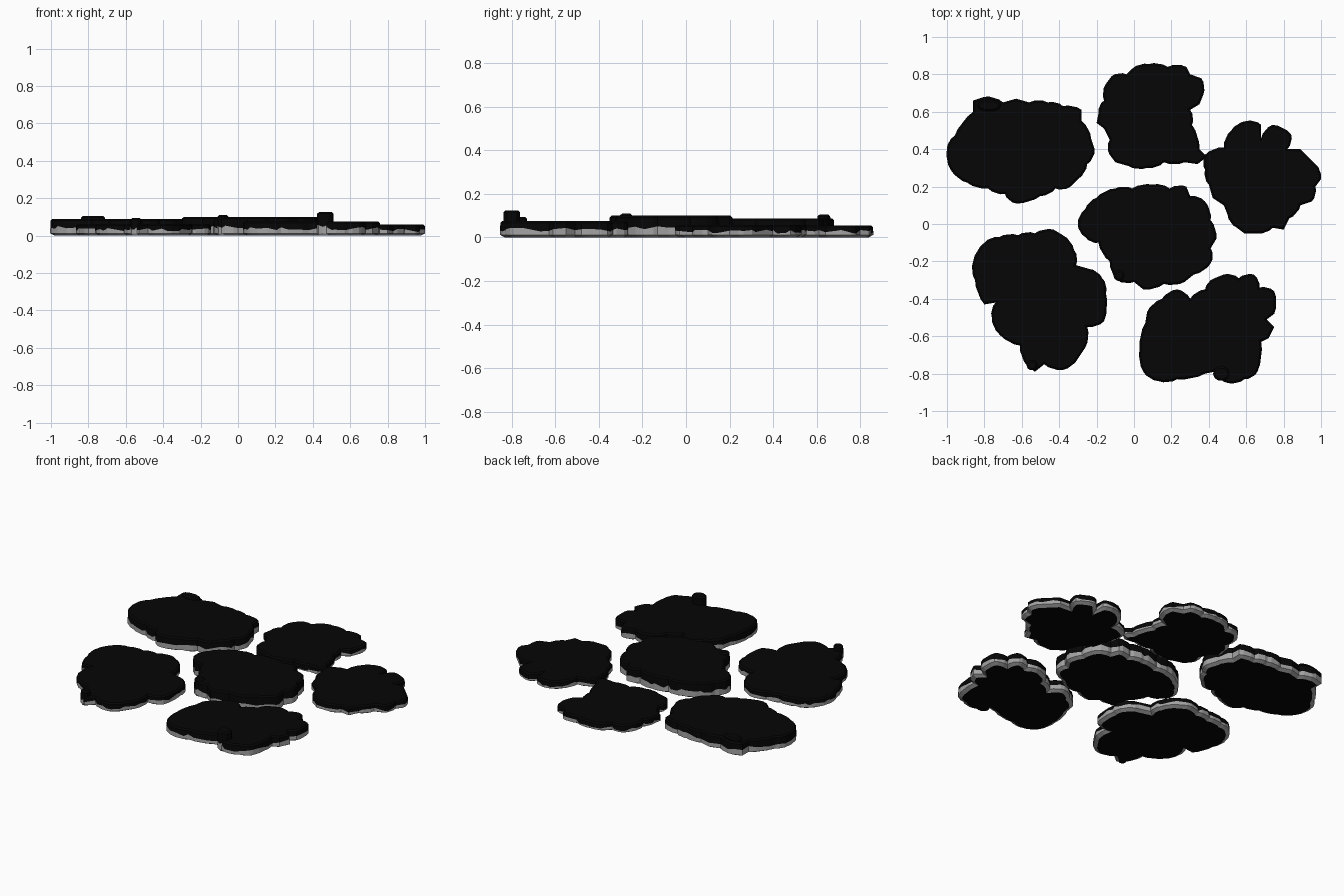
import bpy, bmesh, math, random
from mathutils import Vector

random.seed(4)


def material(name, rgb):
    m = bpy.data.materials.new(name)
    m.diffuse_color = (*rgb, 1)
    return m


DARK = material("charcoal black", (0.0018, 0.0018, 0.0018))
GREY = material("stone grey", (0.37, 0.37, 0.37))


def inset(points, d):
    """Move a clockwise outline inwards by d."""
    out = []
    n = len(points)
    for i, p in enumerate(points):
        a = (p - points[i - 1]).normalized()
        b = (points[(i + 1) % n] - p).normalized()
        na, nb = Vector((a.y, -a.x)), Vector((b.y, -b.x))
        m = (na + nb).normalized()
        out.append(p + m * d / max(0.7, m.dot(na)))
    return out


def bulge(points):
    """Swell the longer edges of a clockwise outline into soft lobes."""
    out = []
    for p, q in zip(points, points[1:] + points[:1]):
        out.append(p)
        e = q - p
        if e.length > 0.075:
            side = Vector((-e.y, e.x)).normalized() * 0.009
            out += [p + e * 0.25 + side, p + e * 0.75 + side]
    return out


def slab(name, height, grey, outline, under=0.022, bevel=0.010):
    """Flat stone: grey chipped wall, dark upper band, dark cap and underside."""
    pts = bulge([Vector(p) for p in outline])
    n = len(pts)
    seam = [grey + random.uniform(-0.009, 0.009) for _ in pts]
    bm = bmesh.new()
    rows = [(under, [0] * n), (0, [0.012] * n), (0, seam),
            (0.001, [height - 0.008] * n), (bevel, [height] * n)]
    rings = [[bm.verts.new((p.x, p.y, z)) for p, z in zip(inset(pts, d), zs)]
             for d, zs in rows]
    for k in range(4):
        for i in range(n):
            j = (i + 1) % n
            f = bm.faces.new((rings[k][i], rings[k][j],
                              rings[k + 1][j], rings[k + 1][i]))
            f.material_index = 1 if k < 2 else 0
    caps = [bm.faces.new(rings[0]), bm.faces.new(rings[-1])]
    bmesh.ops.triangulate(bm, faces=caps)
    bmesh.ops.recalc_face_normals(bm, faces=bm.faces)
    me = bpy.data.meshes.new(name)
    bm.to_mesh(me)
    bm.free()
    me.materials.append(DARK)
    me.materials.append(GREY)
    bpy.context.collection.objects.link(bpy.data.objects.new(name, me))


def knob(name, x, y, rx, ry, top, grey):
    """Small raised lump on the rim of a slab."""
    ring = [(x + rx * math.cos(-a * math.pi / 5), y + ry * math.sin(-a * math.pi / 5))
            for a in range(10)]
    slab(name, top, grey, ring, 0.008, 0.010)


# Stepping stones, each outlined clockwise from its left end
slab("left_stone", 0.088, 0.042, [
    (-1, .40), (-.96, .47), (-.86, .60), (-.86, .66), (-.80, .68), (-.70, .65),
    (-.63, .67), (-.56, .65), (-.46, .65), (-.38, .63), (-.28, .61), (-.28, .55),
    (-.23, .46), (-.21, .40), (-.25, .32), (-.30, .24), (-.34, .20), (-.42, .19),
    (-.50, .15), (-.63, .11), (-.69, .16), (-.78, .19), (-.89, .22), (-.98, .29)])
slab("back_stone", 0.056, 0.026, [
    (-.19, .59), (-.16, .66), (-.15, .75), (-.12, .79), (-.04, .80), (-.01, .83),
    (.08, .855), (.18, .84), (.28, .84), (.30, .80), (.36, .78), (.37, .69),
    (.35, .64), (.30, .61), (.31, .53), (.35, .40), (.39, .36), (.34, .32),
    (.27, .33), (.16, .33), (.07, .30), (-.03, .31), (-.10, .33), (-.13, .37),
    (-.13, .45), (-.16, .51), (-.20, .54)])
slab("right_stone", 0.058, 0.027, [
    (.38, .29), (.38, .37), (.48, .41), (.52, .50), (.60, .55), (.68, .53),
    (.68, .46), (.74, .53), (.84, .48), (.82, .40), (.89, .40), (.92, .37),
    (.97, .32), (1, .24), (.97, .20), (.95, .12), (.89, .10), (.83, .03),
    (.80, -.03), (.74, -.02), (.66, -.05), (.59, -.05), (.55, -.02), (.50, .05),
    (.48, .10), (.42, .14), (.40, .21)])
slab("centre_stone", 0.10, 0.045, [
    (-.30, 0), (-.26, .08), (-.20, .14), (-.10, .19), (-.01, .19), (.10, .21),
    (.19, .19), (.28, .20), (.30, .15), (.38, .12), (.41, .02), (.44, -.08),
    (.41, -.13), (.41, -.21), (.32, -.27), (.27, -.31), (.16, -.32), (.05, -.35),
    (0, -.31), (-.09, -.30), (-.13, -.20), (-.19, -.10), (-.26, -.07)])
slab("front_left_stone", 0.062, 0.032, [
    (-.86, -.20), (-.80, -.10), (-.72, -.07), (-.62, -.06), (-.53, -.05),
    (-.43, -.03), (-.38, -.06), (-.32, -.14), (-.31, -.22), (-.24, -.24),
    (-.17, -.29), (-.15, -.37), (-.16, -.52), (-.25, -.55), (-.26, -.66),
    (-.30, -.72), (-.38, -.78), (-.48, -.75), (-.53, -.79), (-.57, -.76),
    (-.61, -.65), (-.72, -.59), (-.76, -.50), (-.74, -.42), (-.80, -.43),
    (-.85, -.30)])
slab("front_right_stone", 0.075, 0.036, [
    (.06, -.53), (.07, -.47), (.15, -.40), (.23, -.35), (.30, -.40), (.38, -.35),
    (.43, -.29), (.48, -.27), (.56, -.29), (.64, -.27), (.67, -.34), (.75, -.36),
    (.75, -.48), (.71, -.51), (.75, -.55), (.72, -.61), (.68, -.63), (.66, -.79),
    (.59, -.83), (.50, -.85), (.43, -.79), (.38, -.80), (.23, -.83), (.13, -.84),
    (.05, -.79), (.03, -.67)])

# Raised lumps on the rims
knob("front_right_lump", .467, -.80, .045, .04, .125, .05)
knob("left_lump", -.775, .633, .065, .032, .105, .045)
knob("centre_lump", -.08, -.275, .03, .03, .11, .045)
knob("front_left_lump", -.545, -.755, .03, .028, .094, .04)
